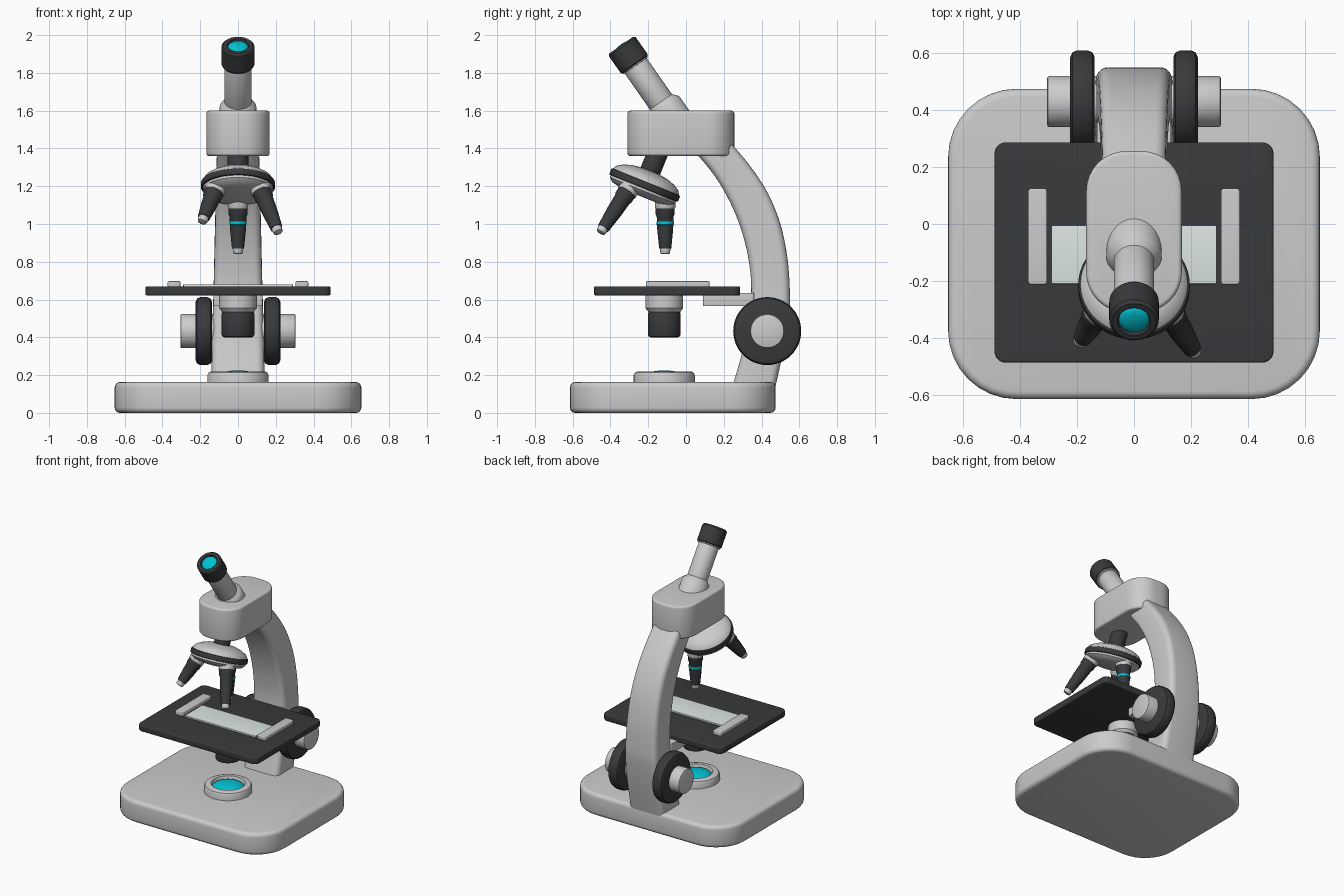
import bpy, bmesh, math
from mathutils import Vector, Matrix

if "Cube" in bpy.data.objects:
    bpy.data.objects.remove(bpy.data.objects["Cube"])


def material(name, rgb):
    m = bpy.data.materials.new(name)
    m.diffuse_color = (*rgb, 1)
    m.use_nodes = True
    m.node_tree.nodes["Principled BSDF"].inputs["Base Color"].default_value = m.diffuse_color
    return m


DARK = material("dark", (0.04, 0.042, 0.045))
WHITE = material("white", (0.8, 0.79, 0.8))
CYAN = material("cyan_glass", (0.0, 0.55, 0.65))
GLASS = material("slide_glass", (0.72, 0.8, 0.77))


def finish(name, bm, mat=None, matrix=Matrix()):
    bmesh.ops.recalc_face_normals(bm, faces=bm.faces)
    me = bpy.data.meshes.new(name)
    bm.to_mesh(me)
    bm.free()
    ob = bpy.data.objects.new(name, me)
    bpy.context.collection.objects.link(ob)
    ob.matrix_world = matrix
    if mat:
        me.materials.append(mat)
    bpy.ops.object.select_all(action='DESELECT')
    ob.select_set(True)
    bpy.context.view_layer.objects.active = ob
    bpy.ops.object.shade_smooth_by_angle(angle=math.radians(32))
    return ob


def rounded_rect(hx, hy, r, n=8):
    pts = []
    for i, (sx, sy) in enumerate([(1, 1), (-1, 1), (-1, -1), (1, -1)]):
        for k in range(n + 1):
            a = math.pi / 2 * (i + k / n)
            pts.append((sx * (hx - r) + r * math.cos(a), sy * (hy - r) + r * math.sin(a)))
    return pts


def loft(bm, rings):
    rings = [[bm.verts.new(p) for p in ring] for ring in rings]
    for a, b in zip(rings, rings[1:]):
        for i in range(len(a)):
            j = (i + 1) % len(a)
            bm.faces.new((a[i], a[j], b[j], b[i]))
    bm.faces.new(rings[0])
    bm.faces.new(rings[-1])


def plate(name, x, y, z, r, bevel, mat=None):
    """Rounded-corner slab from (min, max) ranges."""
    cx, cy = sum(x) / 2, sum(y) / 2
    outline = rounded_rect((x[1] - x[0]) / 2, (y[1] - y[0]) / 2, r)
    bm = bmesh.new()
    loft(bm, [[(cx + px, cy + py, h) for px, py in outline] for h in z])
    bmesh.ops.recalc_face_normals(bm, faces=bm.faces)
    sharp = [e for e in bm.edges if e.calc_face_angle(0) > 0.8]
    bmesh.ops.bevel(bm, geom=sharp, offset=bevel, segments=4, profile=0.5, affect='EDGES')
    return finish(name, bm, mat)


def lathe(name, profile, loc, axis=(0, 0, 1), mat=None, steps=48):
    """Spin (radius, height) points around an axis through loc."""
    bm = bmesh.new()
    vs = [bm.verts.new((r, 0, h)) for r, h in profile]
    es = [bm.edges.new(p) for p in zip(vs, vs[1:])]
    bmesh.ops.spin(bm, geom=vs + es, cent=(0, 0, 0), axis=(0, 0, 1),
                   angle=math.tau, steps=steps)
    bmesh.ops.remove_doubles(bm, verts=bm.verts, dist=1e-5)
    m = Matrix.Translation(loc) @ Vector(axis).to_track_quat('Z', 'Y').to_matrix().to_4x4()
    return finish(name, bm, mat, m)


def disc(r, h0, h1, b=0.008, r1=None):
    """Profile of a cylinder or cone with rounded rims."""
    r1 = r if r1 is None else r1
    k = b * 0.3
    return [(0, h0), (r - b, h0), (r - k, h0 + k), (r, h0 + b),
            (r1, h1 - b), (r1 - k, h1 - k), (r1 - b, h1), (0, h1)]


def dome(r, h0, h1, n=6):
    return [(0, h0)] + [(r * math.cos(i / n * math.pi / 2), h0 + (h1 - h0) * math.sin(i / n * math.pi / 2))
                        for i in range(n)] + [(0, h1)]


# base and head
plate("base", (-0.653, 0.653), (-0.615, 0.475), (0, 0.163), 0.24, 0.028)
plate("head", (-0.168, 0.168), (-0.31, 0.256), (1.36, 1.6), 0.14, 0.015)

# curved arm: inner y, z, outer y, z
stations = [Vector(s) for s in [
    (0.24, 0.12, 0.465, 0.1), (0.30, 0.33, 0.515, 0.33), (0.335, 0.5, 0.545, 0.52),
    (0.345, 0.62, 0.55, 0.64), (0.34, 0.75, 0.537, 0.82), (0.31, 0.91, 0.50, 1.0),
    (0.25, 1.08, 0.435, 1.16), (0.155, 1.25, 0.345, 1.3), (0.04, 1.39, 0.22, 1.45)]]
padded = [stations[0]] + stations + [stations[-1]]
path = []
for p0, p1, p2, p3 in zip(padded, padded[1:], padded[2:], padded[3:]):
    for k in range(5):
        t = k / 5
        path.append(0.5 * (2 * p1 + (p2 - p0) * t + (2 * p0 - 5 * p1 + 4 * p2 - p3) * t * t
                           + (3 * p1 - p0 - 3 * p2 + p3) * t ** 3))
path.append(stations[-1])
rings = []
for i, s in enumerate(path):
    inner, outer = Vector((0, s[0], s[1])), Vector((0, s[2], s[3]))
    half, width = (outer - inner).length / 2, 0.142 - 0.032 * i / (len(path) - 1)
    mid, side = (inner + outer) / 2, (outer - inner).normalized()
    rings.append([mid + side * v + Vector((u, 0, 0)) for u, v in rounded_rect(width, half, 0.04, 5)])
bm = bmesh.new()
loft(bm, rings)
finish("arm", bm)

# stage, slide and clips
plate("stage", (-0.49, 0.49), (-0.487, 0.287), (0.622, 0.67), 0.04, 0.008, DARK)
plate("stage_bracket", (-0.13, 0.13), (0.09, 0.36), (0.565, 0.635), 0.01, 0.003)
plate("slide", (-0.29, 0.29), (-0.21, -0.005), (0.665, 0.681), 0.005, 0.002, GLASS)
for s, side in ((-1, "left"), (1, "right")):
    xs = sorted((s * 0.305, s * 0.372))
    plate("stage_clip_" + side, xs, (-0.213, 0.125), (0.665, 0.697), 0.012, 0.006, WHITE)
    # focus knobs
    at, out = (0, 0.43, 0.433), (s, 0, 0)
    lathe("focus_knob_" + side, disc(0.18, 0.138, 0.224, 0.025), at, out, DARK)
    lathe("focus_hub_" + side, disc(0.09, 0.1, 0.305, 0.008), at, out)

# condenser and lamp
opt = (0, -0.115, 0)
lathe("condenser_mount", [(0, 0.535), (0.085, 0.535), (0.1, 0.555), (0.1, 0.63), (0, 0.63)], opt, mat=WHITE)
lathe("condenser", disc(0.087, 0.4, 0.54, 0.015), opt, mat=DARK)
lathe("lamp_ring", [(0, 0.15), (0.162, 0.15), (0.162, 0.2), (0.155, 0.214), (0.14, 0.22),
                    (0.115, 0.22), (0.108, 0.195), (0, 0.195)], opt, mat=WHITE)
lathe("lamp_lens", dome(0.109, 0.19, 0.225), opt, mat=CYAN)

# eyepiece, measured down from its top end
a = math.radians(35)
up = Vector((0, -math.sin(a), math.cos(a)))
top = Vector((0, -0.343, 1.947))
lathe("eyepiece_collar", [(0, -0.52), (0.097, -0.52), (0.097, -0.4), (0.09, -0.388), (0.07, -0.365), (0, -0.365)], top, up)
lathe("eyepiece_tube", disc(0.071, -0.45, -0.1, 0.004), top, up)
lathe("eyepiece_ring", disc(0.08, -0.134, -0.11, 0.004), top, up, WHITE)
lathe("eyepiece_cap", [(0, -0.128), (0.08, -0.128), (0.087, -0.12), (0.087, -0.01), (0.077, 0),
                       (0.058, 0), (0.054, -0.012), (0, -0.012)], top, up, DARK)
lathe("eyepiece_lens", dome(0.054, -0.014, 0.004), top, up, CYAN)

# tilted turret
t = math.radians(22)
axis = Vector((0, math.sin(t), math.cos(t)))
across = Vector((0, math.cos(t), -math.sin(t)))
hub = Vector((0, -0.219, 1.205))
lathe("turret_stem", disc(0.055, 0.04, 0.22, 0.004), hub, axis, DARK)
lathe("turret_dome", [(0, 0.01), (0.188, 0.01), (0.188, 0.022), (0.175, 0.042), (0.145, 0.06),
                      (0.1, 0.075), (0.05, 0.082), (0, 0.083)], hub, axis, WHITE)
lathe("turret_band", disc(0.196, -0.017, 0.019, 0.006), hub, axis, DARK)
lathe("turret_plate", [(0, -0.062), (0.11, -0.062), (0.165, -0.048), (0.186, -0.03), (0.186, -0.01),
                       (0, -0.01)], hub, axis, WHITE)

# objectives splayed around the turret
for name, deg, length in (("long", 0, 0.26), ("medium", 120, 0.285), ("short", 240, 0.215)):
    f = math.radians(deg)
    radial = across * math.cos(f) + Vector((math.sin(f), 0, 0))
    start = hub - axis * 0.056 + radial * 0.14
    down = -axis * math.cos(t) + radial * math.sin(t)
    L = length
    lathe(f"objective_collar_{name}", disc(0.054, -0.05, 0.02, 0.006), start, down, WHITE, 32)
    lathe(f"objective_body_{name}", [(0, 0.01), (0.05, 0.01), (0.05, 0.05), (0.045, 0.06), (0.042, L * 0.5),
                                     (0.032, L - 0.03), (0, L - 0.03)], start, down, DARK, 32)
    lathe(f"objective_tip_{name}", disc(0.029, L - 0.05, L, 0.008, 0.026), start, down, WHITE, 32)
    if name == "long":
        lathe("objective_band", disc(0.046, 0.087, 0.105, 0.002), start, down, CYAN, 32)
